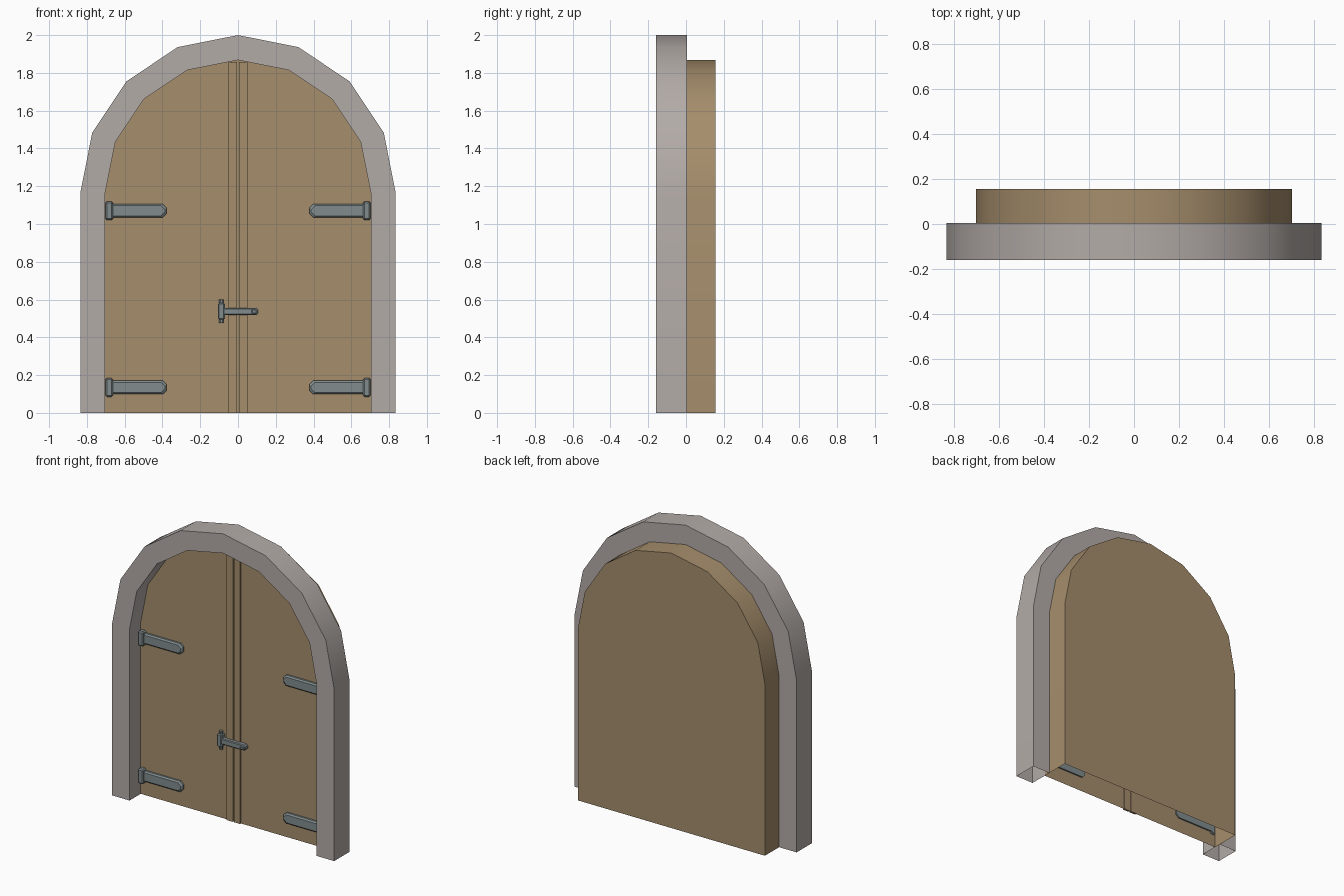
import bpy, bmesh, math
from mathutils import Matrix

if "Cube" in bpy.data.objects:
    bpy.data.objects.remove(bpy.data.objects["Cube"])

SPRING, R_OUT, R_IN = 1.165, 0.835, 0.703


def material(name, rgb):
    m = bpy.data.materials.new(name)
    m.diffuse_color = (*rgb, 1)
    m.use_nodes = True
    m.node_tree.nodes["Principled BSDF"].inputs["Base Color"].default_value = m.diffuse_color
    return m


STONE = material("stone", (0.45, 0.41, 0.39))
WOOD = material("wood", (0.38, 0.27, 0.15))
IRON = material("iron", (0.22, 0.26, 0.27))


def finish(bm, name, mat, smooth=False):
    bmesh.ops.recalc_face_normals(bm, faces=bm.faces)
    me = bpy.data.meshes.new(name)
    bm.to_mesh(me)
    bm.free()
    ob = bpy.data.objects.new(name, me)
    bpy.context.collection.objects.link(ob)
    me.materials.append(mat)
    if smooth:
        bpy.ops.object.select_all(action='DESELECT')
        ob.select_set(True)
        bpy.context.view_layer.objects.active = ob
        bpy.ops.object.shade_smooth_by_angle(angle=math.radians(30))
    return ob


def arch(r):
    pts = [(r * math.cos(i * math.pi / 8), SPRING + r * math.sin(i * math.pi / 8)) for i in range(9)]
    return [(r, 0)] + pts + [(-r, 0)]


def box(name, x, y, z, mat, bevel=0.0):
    bm = bmesh.new()
    size = [b - a for a, b in (x, y, z)]
    mid = [(a + b) / 2 for a, b in (x, y, z)]
    bmesh.ops.create_cube(bm, size=1, matrix=Matrix.Translation(mid) @ Matrix.Diagonal((*size, 1)))
    if bevel:
        bmesh.ops.bevel(bm, geom=bm.edges[:], offset=bevel, segments=1, affect='EDGES')
    return finish(bm, name, mat)


def pin(name, x, y, z, r, h):
    bm = bmesh.new()
    bmesh.ops.create_cone(bm, cap_ends=True, segments=8, radius1=r, radius2=r, depth=h,
                          matrix=Matrix.Translation((x, y, z)) @ Matrix.Rotation(math.pi / 8, 4, 'Z'))
    return finish(bm, name, IRON)


def strap(name, x0, x1, z, half, y0, y1, cut, side):
    # bar with clipped far end and a chamfered front face
    def ring(y, i):
        h, c, e = half - i, cut, x1 - i
        pts = [(x0, -h), (e - c, -h), (e, -h + c), (e, h - c), (e - c, h), (x0, h)]
        return [bm.verts.new((side * px, y, z + pz)) for px, pz in pts]
    bm = bmesh.new()
    ch = half * 0.25
    rings = [ring(y1, 0), ring(y0 + ch, 0), ring(y0, ch)]
    for a, b in zip(rings, rings[1:]):
        for i in range(6):
            j = (i + 1) % 6
            bm.faces.new((a[i], a[j], b[j], b[i]))
    bm.faces.new(rings[0])
    bm.faces.new(rings[-1])
    finish(bm, name, IRON)


# stone arch, open at the foot
bm = bmesh.new()
loops = [[bm.verts.new((x, y, z)) for x, z in arch(r)]
         for r, y in ((R_OUT, -0.16), (R_OUT, 0.005), (R_IN, 0.005), (R_IN, -0.16))]
for k in range(4):
    a, b = loops[k], loops[(k + 1) % 4]
    for i in range(len(a) - 1):
        bm.faces.new((a[i], a[i + 1], b[i + 1], b[i]))
finish(bm, "stone_arch", STONE, True)

# door body, open at the foot
bm = bmesh.new()
f, b = [[bm.verts.new((x, y, z)) for x, z in arch(R_IN)] for y in (-0.04, 0.157)]
bm.faces.new(f)
bm.faces.new(b)
for i in range(len(f) - 1):
    bm.faces.new((f[i], f[i + 1], b[i + 1], b[i]))
finish(bm, "door", WOOD, True)

# two battens beside the centre seam
for side, tag in ((-1, "left"), (1, "right")):
    box("batten_" + tag, sorted((side * 0.004, side * 0.05)), (-0.05, -0.035), (0, 1.858), WOOD)

# strap hinges
for side, tag in ((-1, "left"), (1, "right")):
    for z, lvl in ((0.135, "lower"), (1.07, "upper")):
        strap(f"hinge_strap_{tag}_{lvl}", -0.69, -0.378, z, 0.036, -0.062, -0.03, 0.02, -side)
        x = sorted((side * 0.702, side * 0.662))
        box(f"hinge_knuckle_{tag}_{lvl}", x, (-0.075, -0.03), (z - 0.05, z + 0.05), IRON, 0.008)

# latch over the seam
strap("latch_bar", -0.08, 0.106, 0.537, 0.019, -0.075, -0.045, 0.010, 1)
box("latch_plate", (-0.106, -0.07), (-0.078, -0.035), (0.495, 0.582), IRON, 0.006)
pin("latch_pin", -0.088, -0.056, 0.537, 0.013, 0.124)
box("latch_tip", (0.072, 0.1), (-0.083, -0.06), (0.526, 0.548), IRON, 0.004)
